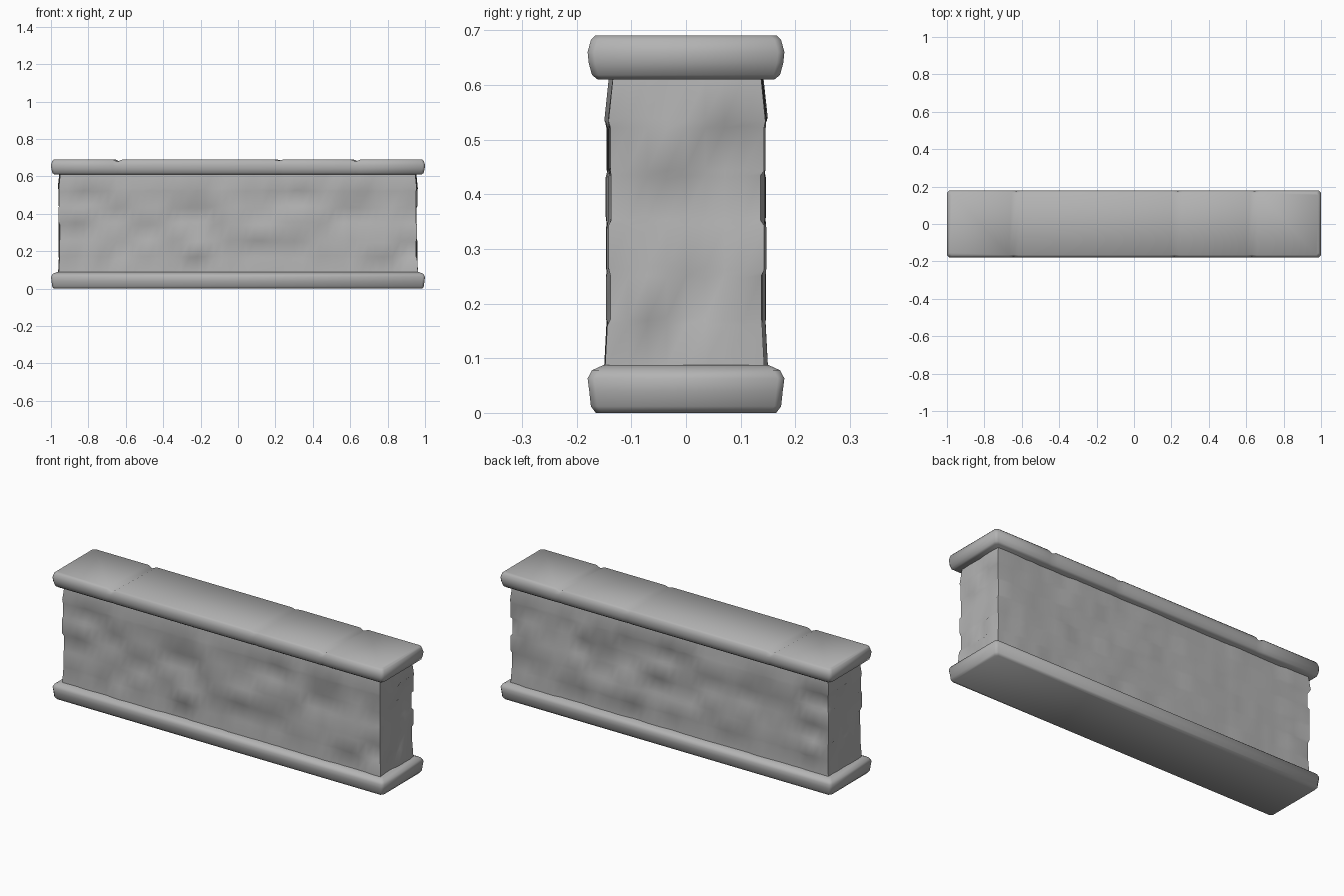
import bpy, bmesh, math, random
from mathutils import Vector

if "Cube" in bpy.data.objects:
    bpy.data.objects.remove(bpy.data.objects["Cube"])

random.seed(4)

stone = bpy.data.materials.new("grey stone")
stone.diffuse_color = (0.45, 0.45, 0.45, 1)
stone.use_nodes = True
stone.node_tree.nodes["Principled BSDF"].inputs["Base Color"].default_value = stone.diffuse_color


def finish(bm, name, angle):
    bmesh.ops.recalc_face_normals(bm, faces=bm.faces)
    mesh = bpy.data.meshes.new(name)
    bm.to_mesh(mesh)
    bm.free()
    obj = bpy.data.objects.new(name, mesh)
    bpy.context.collection.objects.link(obj)
    mesh.materials.append(stone)
    bpy.ops.object.select_all(action='DESELECT')
    obj.select_set(True)
    bpy.context.view_layer.objects.active = obj
    bpy.ops.object.shade_smooth_by_angle(angle=math.radians(angle))
    return obj


def loft(bm, rings):
    rows = [[bm.verts.new(p) for p in ring] for ring in rings]
    n = len(rows[0])
    for a, b in zip(rows, rows[1:]):
        for i in range(n):
            j = (i + 1) % n
            bm.faces.new((a[i], a[j], b[j], b[i]))
    bm.faces.new(rows[0][::-1])
    bm.faces.new(rows[-1])


def slab(name, levels, grooves=()):
    """Rounded slab from (z, inset) levels; grooves are (x, slant, depth)."""
    bm = bmesh.new()
    rings = []
    for z, inset in levels:
        hx, hy, c = 1 - inset, 0.18 - inset, 0.012
        rings.append([(-hx + c, -hy, z), (hx - c, -hy, z), (hx, -hy + c, z), (hx, hy - c, z),
                      (hx - c, hy, z), (-hx + c, hy, z), (-hx, hy - c, z), (-hx, -hy + c, z)])
    loft(bm, rings)
    top = levels[-1][0]
    for x, slant, depth in grooves:
        normal = Vector((1, -slant, 0))
        for off in (-0.025, 0, 0.025):
            bmesh.ops.bisect_plane(bm, geom=bm.verts[:] + bm.edges[:] + bm.faces[:],
                                   plane_co=(x + off, 0, 0), plane_no=normal)
        for v in bm.verts:
            if abs(v.co.x - x - slant * v.co.y) < 0.002:
                if v.co.z > top - 0.02:
                    v.co.z -= depth
                v.co.y *= 0.985
    return finish(bm, name, 50)


# base course and coping, with worn joints in the coping
slab("base_course", [(0.0, 0.015), (0.012, 0.006), (0.04, 0.003), (0.063, 0.0),
                     (0.078, 0.008), (0.088, 0.03)])
slab("coping", [(0.61, 0.018), (0.618, 0.008), (0.64, 0.002), (0.66, 0.0),
                (0.682, 0.006), (0.69, 0.014)],
     [(-0.637, 0.04, 0.011), (0.225, 0.05, 0.005), (0.637, 0.04, 0.010)])

# rough stone core: perimeter columns with a random depth for each staggered stone
HX, HY, ROWS, Z0, Z1 = 0.955, 0.141, 6, 0.075, 0.62
path = []                                   # (point, outward direction)
NX, NY = 44, 8
for i in range(NX):
    path.append((Vector((-HX + 2 * HX * i / NX, -HY, 0)), Vector((0, -1, 0))))
for i in range(NY):
    path.append((Vector((HX, -HY + 2 * HY * i / NY, 0)), Vector((1, 0, 0))))
path += [(-p, -d) for p, d in path]
for k in (0, NX, NX + NY, 2 * NX + NY):     # corners push out on both axes
    p = path[k][0]
    path[k] = (p, Vector((math.copysign(1, p.x), math.copysign(1, p.y), 0)))

rings = []
for r in range(ROWS):
    depths, left = [], 0
    for i in range(len(path)):              # stones two to five columns long
        if left == 0:
            left, depth = random.randint(2, 5), random.uniform(-0.004, 0.005)
        depths.append(depth + random.uniform(-0.0015, 0.0015))
        left -= 1
    h = (Z1 - Z0) / ROWS
    for t in (0.08, 0.92):
        z = Z0 + h * (r + t)
        flare = 0.004 if z < 0.1 or 0.53 < z < 0.58 else (-0.004 if z > 0.59 else 0)
        rings.append([p + d * (depths[i] + flare)
                      + Vector((0, 0, z + random.uniform(-0.004, 0.004)))
                      for i, (p, d) in enumerate(path)])
bm = bmesh.new()
loft(bm, rings)
finish(bm, "stone_core", 60)
